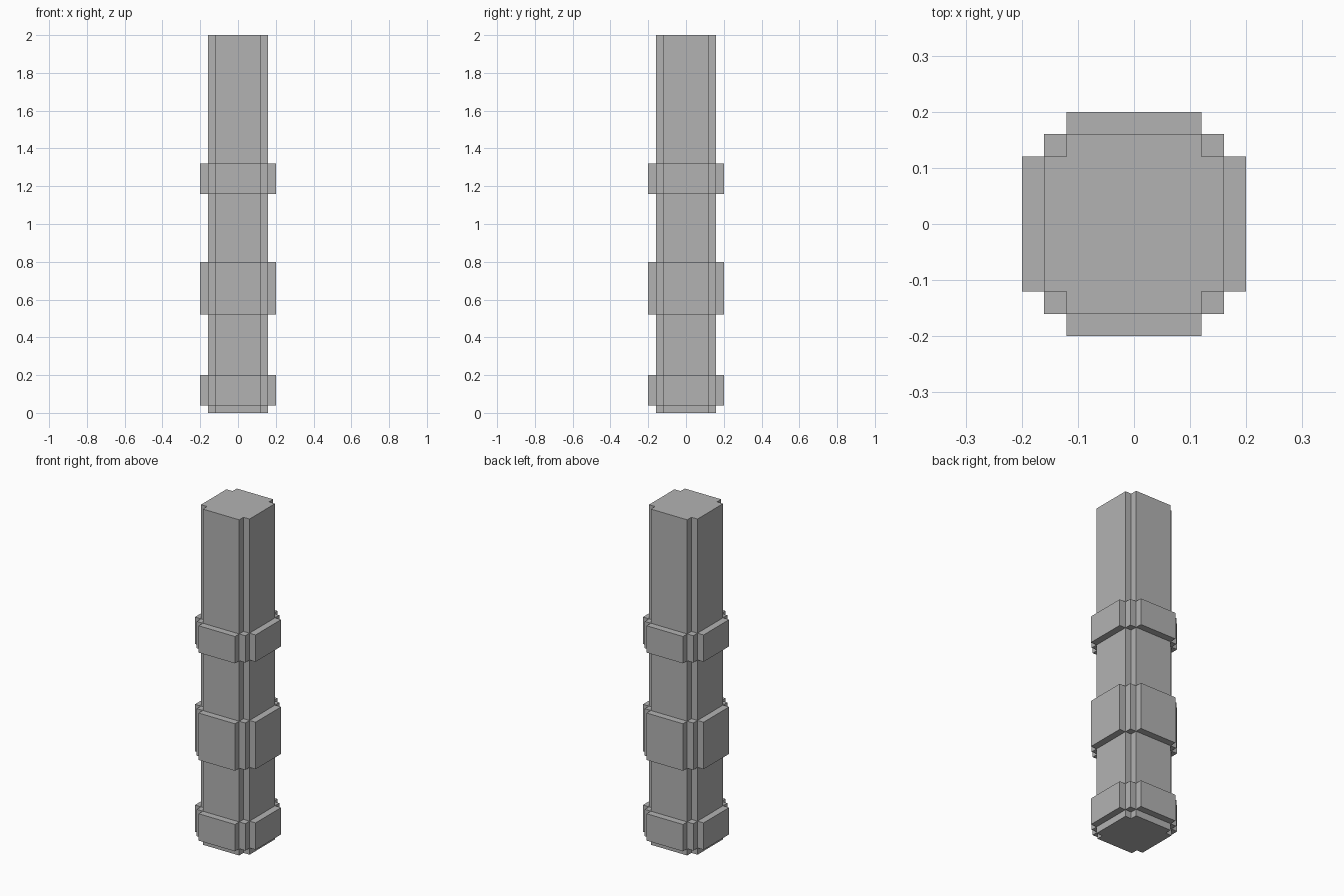
import bpy
import bmesh

cube = bpy.data.objects.get("Cube")
if cube:
    bpy.data.objects.remove(cube, do_unlink=True)

stone = bpy.data.materials.new("stone_grey")
stone.use_nodes = True
grey = (0.45, 0.45, 0.45, 1.0)
stone.diffuse_color = grey
stone.node_tree.nodes["Principled BSDF"].inputs["Base Color"].default_value = grey


def stepped_prism(name, corner, bottom, top):
    """Extrude a section whose stepped corner repeats in all four quadrants."""
    section = []
    quarter = list(corner)
    for _ in range(4):
        section += quarter
        quarter = [(-y, x) for x, y in quarter]
    bm = bmesh.new()
    base = bm.faces.new([bm.verts.new((x, y, bottom)) for x, y in section])
    result = bmesh.ops.extrude_face_region(bm, geom=[base], use_keep_orig=True)
    raised = [v for v in result["geom"] if isinstance(v, bmesh.types.BMVert)]
    bmesh.ops.translate(bm, verts=raised, vec=(0, 0, top - bottom))
    bmesh.ops.recalc_face_normals(bm, faces=bm.faces)
    mesh = bpy.data.meshes.new(name)
    bm.to_mesh(mesh)
    bm.free()
    mesh.materials.append(stone)
    obj = bpy.data.objects.new(name, mesh)
    bpy.context.collection.objects.link(obj)
    return obj


inner, middle, outer = 0.12, 0.16, 0.20

# Shaft with a notch along each corner
shaft_corner = [(middle, inner), (inner, inner), (inner, middle)]
stepped_prism("pillar_shaft", shaft_corner, 0, 2)

# Raised bands with a doubly stepped corner
band_corner = [(outer, inner), (middle, inner), (middle, middle),
               (inner, middle), (inner, outer)]
for name, bottom, top in (("lower_band", 0.04, 0.20),
                          ("middle_band", 0.52, 0.80),
                          ("upper_band", 1.16, 1.32)):
    stepped_prism(name, band_corner, bottom, top)
